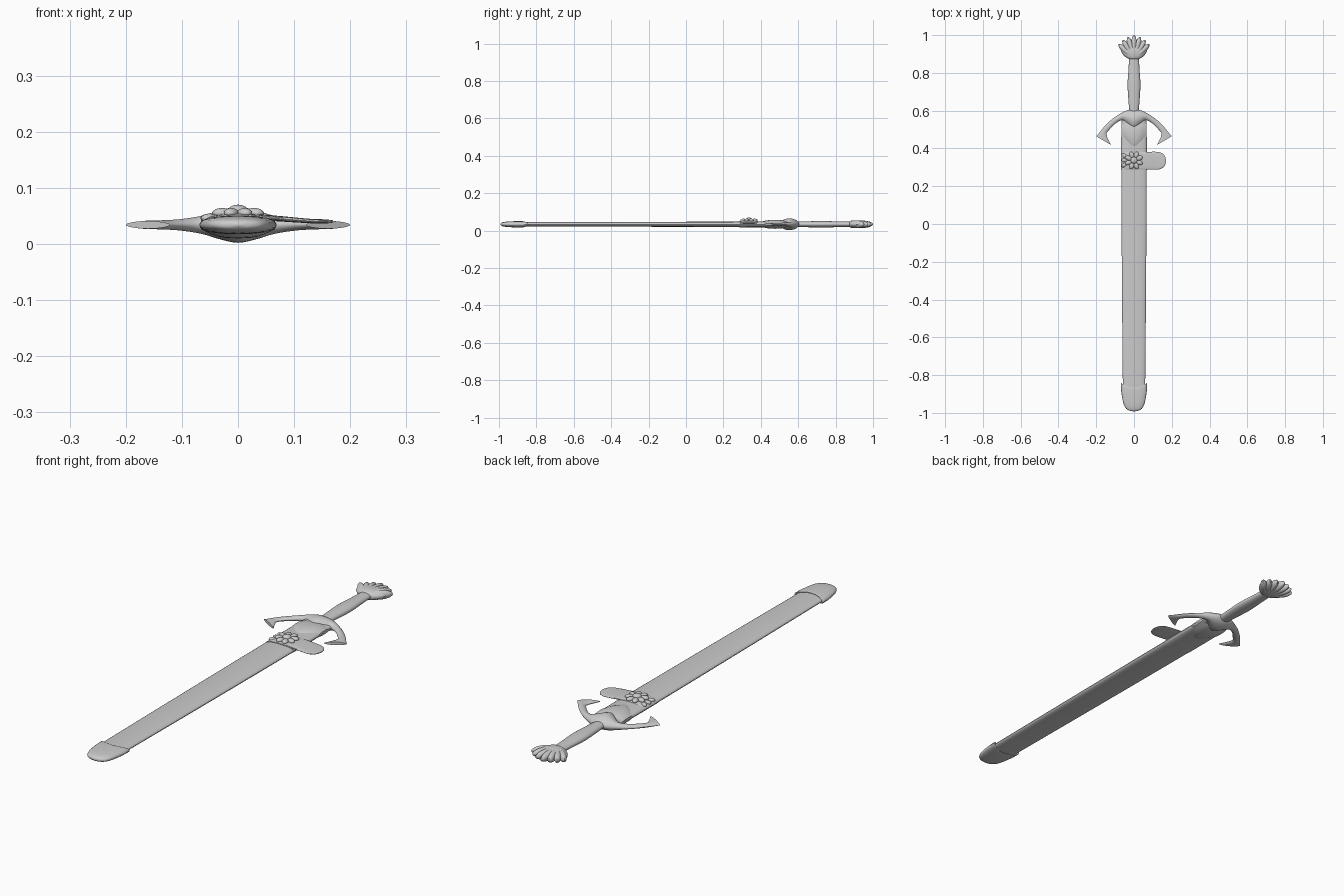
import bpy
import bmesh
from math import sin, cos, pi, radians
from mathutils import Vector, Matrix

cube = bpy.data.objects.get("Cube")
if cube:
    bpy.data.objects.remove(cube)

MID = 0.034  # height of the sword's flat centre plane

metal = bpy.data.materials.new("plain grey")
metal.use_nodes = True
GREY = (0.6, 0.6, 0.6, 1)
metal.diffuse_color = GREY
metal.node_tree.nodes["Principled BSDF"].inputs["Base Color"].default_value = GREY


def finish(name, bm, angle=40):
    bmesh.ops.recalc_face_normals(bm, faces=bm.faces)
    mesh = bpy.data.meshes.new(name)
    bm.to_mesh(mesh)
    bm.free()
    mesh.materials.append(metal)
    obj = bpy.data.objects.new(name, mesh)
    bpy.context.collection.objects.link(obj)
    bpy.ops.object.select_all(action="DESELECT")
    obj.select_set(True)
    bpy.context.view_layer.objects.active = obj
    bpy.ops.object.shade_smooth_by_angle(angle=radians(angle))
    return obj


def smooth_rows(rows, steps):
    """Catmull-Rom interpolation of section rows."""
    out = []
    for i in range(len(rows) - 1):
        p = [Vector(rows[max(0, min(len(rows) - 1, i + k))]) for k in (-1, 0, 1, 2)]
        for s in range(steps):
            t = s / steps
            out.append(0.5 * (2 * p[1] + (p[2] - p[0]) * t
                              + (2 * p[0] - 5 * p[1] + 4 * p[2] - p[3]) * t ** 2
                              + (3 * p[1] - p[0] - 3 * p[2] + p[3]) * t ** 3))
    return out + [Vector(rows[-1])]


def loft(name, rows, steps=4, power=1.0, sides=24, angle=40, edit=None):
    """Each row: x, y of one edge, x, y of the other edge, half thickness, z."""
    bm = bmesh.new()
    rings = []
    for ax, ay, bx, by, h, z in smooth_rows(rows, steps):
        ring = []
        for k in range(sides):
            c, s = cos(2 * pi * k / sides), sin(2 * pi * k / sides)
            u = abs(c) ** power * (1 if c > 0 else -1)
            w = abs(s) ** power * (1 if s > 0 else -1)
            ring.append(bm.verts.new(((ax + bx) / 2 + u * (bx - ax) / 2,
                                      (ay + by) / 2 + u * (by - ay) / 2, z + w * h)))
        rings.append(ring)
    for r0, r1 in zip(rings, rings[1:]):
        for k in range(sides):
            n = (k + 1) % sides
            bm.faces.new((r0[k], r0[n], r1[n], r1[k]))
    bm.faces.new(rings[0])
    bm.faces.new(rings[-1])
    if edit:
        for v in bm.verts:
            edit(v.co)
    return finish(name, bm, angle)


def along(rows):
    """Rows of y, half width, half thickness turned into loft rows."""
    return [(-w, y, w, y, h, MID) for y, w, h in rows]


def mirrored(rows):
    """Add the -x half of rows that start at the centre line."""
    left = [(-a, b, -c, d, h, z) for a, b, c, d, h, z in rows[:0:-1]]
    return left + rows


def blob(bm, centre, size, turn=0):
    mat = (Matrix.Translation(centre) @ Matrix.Rotation(turn, 4, "Z")
           @ Matrix.Diagonal((*size, 1)))
    bmesh.ops.create_uvsphere(bm, u_segments=16, v_segments=10, radius=1, matrix=mat)


# Scabbard body
loft("scabbard", along([(0.55, 0.064, 0.014), (0.3, 0.067, 0.014),
                        (-0.3, 0.064, 0.013), (-0.88, 0.059, 0.012)]), power=0.85)


# Chape at the tip, its rim rising to a point on both sides
def raise_rim(co):
    if co.y > -0.88:
        co.y += 0.025 * (abs(co.x) / 0.07) ** 2


loft("chape", along([(-0.868, 0.06, 0.011), (-0.869, 0.069, 0.016), (-0.91, 0.064, 0.0165),
                     (-0.95, 0.056, 0.015), (-0.975, 0.044, 0.012), (-0.987, 0.027, 0.008),
                     (-0.992, 0.005, 0.002)]), power=0.85, edit=raise_rim)

# Locket around the scabbard mouth, with a pointed shield on both faces
loft("locket", along([(0.545, 0.066, 0.015), (0.42, 0.068, 0.016),
                      (0.286, 0.068, 0.0165)]), power=0.85)
loft("locket_shield", mirrored([(0, 0.56, 0, 0.39, 0.024, MID), (0.035, 0.55, 0.035, 0.42, 0.021, MID),
                                (0.066, 0.54, 0.066, 0.455, 0.008, MID)]), steps=3)

# Belt tab with rounded end
tab = [(-0.066, 0.047, 0.003, 0.036), (-0.045, 0.047, 0.004, 0.046), (0, 0.047, 0.004, 0.05),
       (0.06, 0.047, 0.005, 0.046), (0.125, 0.047, 0.004, 0.041), (0.15, 0.039, 0.004, 0.04),
       (0.163, 0.026, 0.003, 0.04), (0.169, 0.006, 0.002, 0.04)]
loft("belt_tab", [(x, 0.335 - w, x, 0.335 + w, h, z) for x, w, h, z in tab], power=0.7)

# Flower rosette on the tab and small leaves beside it
bm = bmesh.new()
for i in range(8):
    a = i * pi / 4 + pi / 8
    blob(bm, (0.031 * cos(a), 0.337 + 0.031 * sin(a), 0.055), (0.018, 0.0125, 0.009), a)
blob(bm, (0, 0.337, 0.059), (0.018, 0.018, 0.011))
for i in (-1, 0, 1):
    blob(bm, (-0.051, 0.337 + 0.025 * i, 0.046), (0.016, 0.01, 0.008), -0.6 * i)
finish("rosette", bm)

# Guard: ridged pointed centre, drooping arms and hooked tips
guard = [(0, 0.606, 0, 0.5, 0.032, MID), (0.035, 0.602, 0.035, 0.527, 0.025, MID),
         (0.068, 0.587, 0.062, 0.549, 0.016, MID), (0.11, 0.56, 0.098, 0.532, 0.01, MID),
         (0.15, 0.524, 0.13, 0.5, 0.008, MID), (0.178, 0.49, 0.146, 0.473, 0.0075, MID),
         (0.2, 0.464, 0.121, 0.418, 0.007, MID)]
loft("guard", mirrored(guard), power=1.1, angle=35)

# Grip
loft("grip", along([(0.59, 0.024, 0.014), (0.66, 0.03, 0.016), (0.74, 0.034, 0.017),
                    (0.82, 0.029, 0.015), (0.89, 0.026, 0.014)]))

# Shell pommel: smooth cup and a fan of seven lobes
loft("pommel_cup", along([(0.872, 0.02, 0.012), (0.88, 0.04, 0.018), (0.9, 0.06, 0.021),
                          (0.925, 0.07, 0.02), (0.945, 0.06, 0.014), (0.955, 0.03, 0.006)]))
bm = bmesh.new()
base = Vector((0, 0.875, MID))
for i in range(-3, 4):
    a = i * radians(15.5)
    reach = (0.125 - 0.0045 * abs(i)) / 2
    d = Vector((sin(a), cos(a), 0))
    blob(bm, base + d * reach, (0.0165, reach, 0.02), -a)
finish("pommel_shell", bm)
